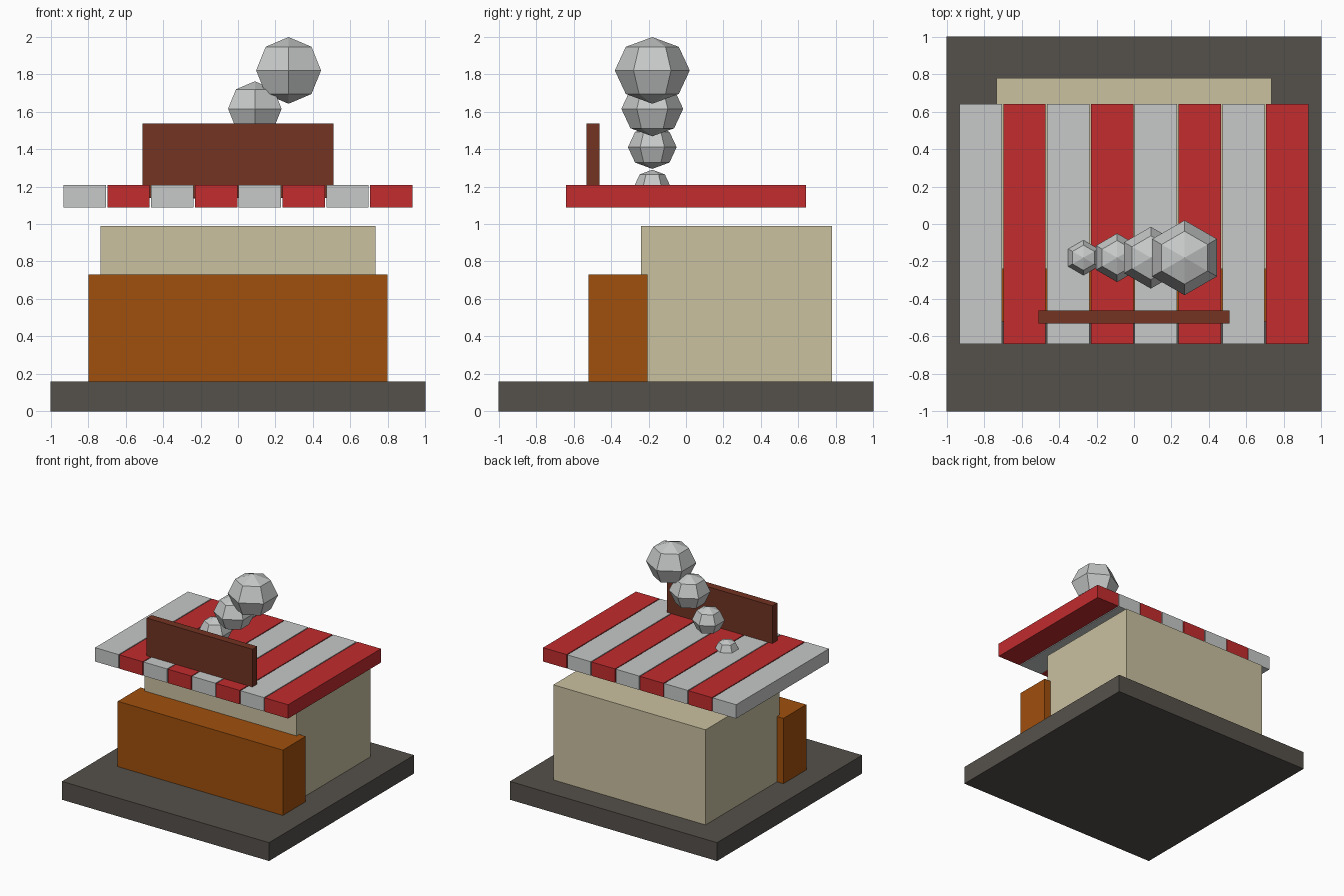
import bpy
import bmesh
from mathutils import Matrix, Vector

default = bpy.data.objects.get("Cube")
if default:
    bpy.data.objects.remove(default, do_unlink=True)


def material(name, rgb):
    mat = bpy.data.materials.new(name)
    mat.use_nodes = True
    mat.diffuse_color = (*rgb, 1)
    mat.node_tree.nodes["Principled BSDF"].inputs["Base Color"].default_value = (*rgb, 1)
    return mat


STONE = material("dark stone", (0.091, 0.082, 0.070))
CREAM = material("cream wall", (0.591, 0.533, 0.352))
ORANGE = material("orange wood", (0.352, 0.080, 0.004))
BROWN = material("brown wood", (0.168, 0.033, 0.016))
RED = material("awning red", (0.539, 0.025, 0.027))
GREY = material("pale grey", (0.570, 0.584, 0.578))


def add_object(name, bm, mat):
    mesh = bpy.data.meshes.new(name)
    bm.to_mesh(mesh)
    bm.free()
    mesh.materials.append(mat)
    obj = bpy.data.objects.new(name, mesh)
    bpy.context.collection.objects.link(obj)
    return obj


def box(name, low, high, mat):
    """Box between two opposite corners."""
    low, high = Vector(low), Vector(high)
    bm = bmesh.new()
    bmesh.ops.create_cube(bm, size=1, matrix=Matrix.Diagonal((*(high - low), 1)))
    obj = add_object(name, bm, mat)
    obj.location = (low + high) / 2
    return obj


# Base, stall body and counter
box("base_slab", (-1, -1, 0), (1, 1, 0.16), STONE)
box("stall_body", (-0.735, -0.24, 0.16), (0.735, 0.78, 0.99), CREAM)
box("front_counter", (-0.797, -0.52, 0.16), (0.797, -0.205, 0.73), ORANGE)

# Striped awning made of separate planks
for i in range(8):
    x = 0.234 * (i - 3.5)
    box(f"awning_stripe_{i + 1}", (x - 0.113, -0.64, 1.087), (x + 0.113, 0.64, 1.208),
        RED if i % 2 else GREY)

# Sign board standing on the awning
box("sign_board", (-0.51, -0.53, 1.14), (0.51, -0.463, 1.537), BROWN)

# Rising steam puffs, each larger than the last
for i in range(4):
    bm = bmesh.new()
    bmesh.ops.create_uvsphere(bm, u_segments=6, v_segments=4, radius=0.095 + 0.035 * i)
    bmesh.ops.scale(bm, vec=(1, 1, 0.89), verts=bm.verts)
    puff = add_object(f"steam_puff_{i + 1}", bm, GREY)
    puff.location = (-0.27 + 0.18 * i, -0.18, 1.205 + 0.205 * i)
